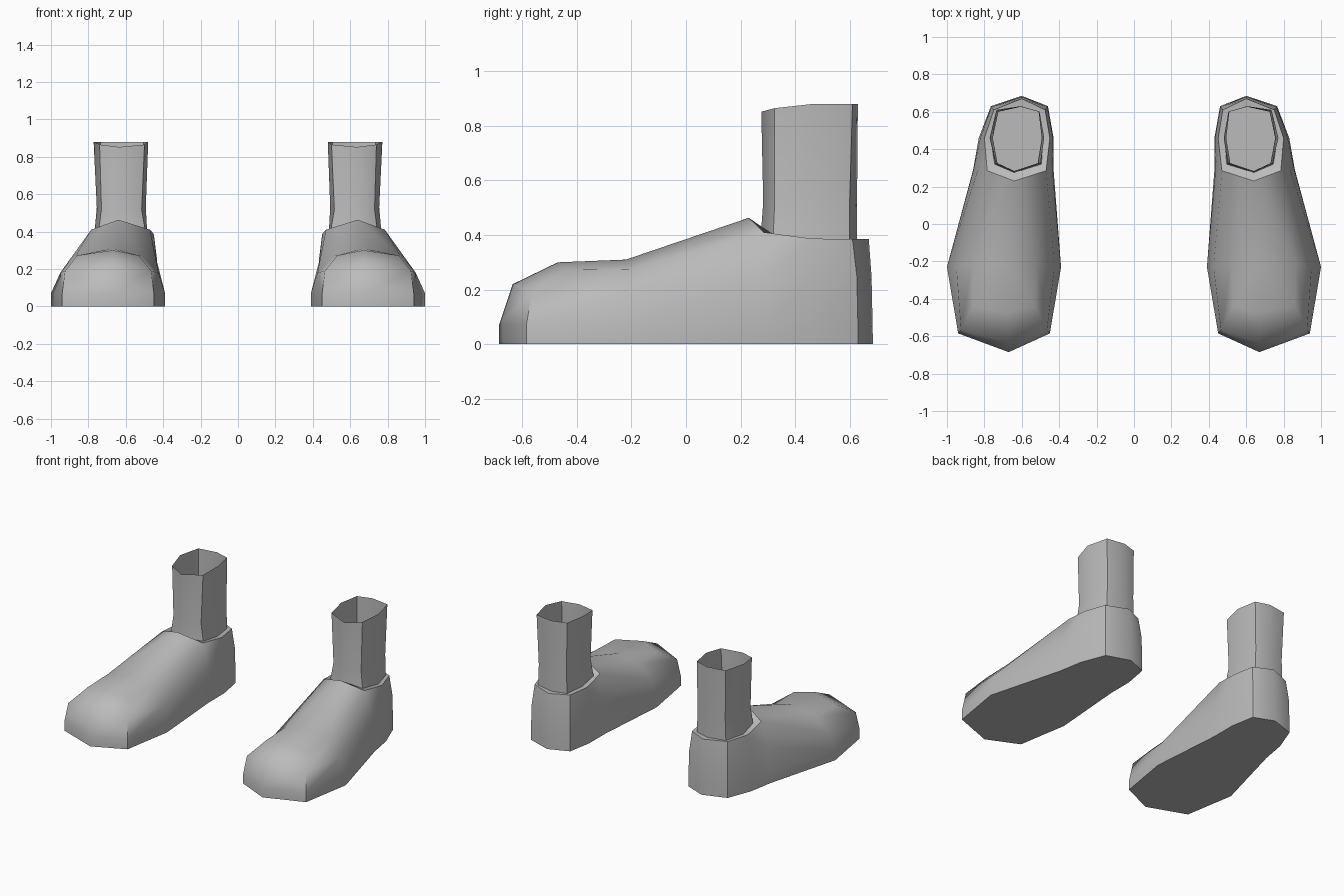
import bpy, bmesh, math

if "Cube" in bpy.data.objects:
    bpy.data.objects.remove(bpy.data.objects["Cube"])

grey = bpy.data.materials.new("plain grey")
grey.diffuse_color = (0.5, 0.5, 0.5, 1)
grey.use_nodes = True
grey.node_tree.nodes["Principled BSDF"].inputs["Base Color"].default_value = grey.diffuse_color


def finish(name, bm):
    """Weld, orient, smooth and mirror a part across x = 0."""
    bmesh.ops.remove_doubles(bm, verts=bm.verts, dist=0.0005)
    bmesh.ops.recalc_face_normals(bm, faces=bm.faces)
    me = bpy.data.meshes.new(name)
    bm.to_mesh(me)
    bm.free()
    me.materials.append(grey)
    ob = bpy.data.objects.new(name, me)
    bpy.context.collection.objects.link(ob)
    bpy.ops.object.select_all(action='DESELECT')
    ob.select_set(True)
    bpy.context.view_layer.objects.active = ob
    bpy.ops.object.shade_smooth_by_angle(angle=math.radians(50))
    m = ob.modifiers.new("mirror", 'MIRROR')
    m.use_mirror_merge = False


def face(bm, verts):
    """Make a face, dropping repeated corners where a section closes to a point."""
    out = []
    for v in verts:
        if all((v.co - o.co).length > 0.0005 for o in out):
            out.append(v)
    if len(out) > 2:
        bm.faces.new(out)


# shoe cross-sections, toe to heel; each level is (inner x, outer x, y, z)
# levels: sole, side, mid, shoulder
sections = [
    [(.67, .67, -.685, 0), (.67, .67, -.685, .07), (.67, .67, -.635, .22), (.67, .67, -.635, .22)],
    [(.45, .94, -.585, 0), (.45, .94, -.585, .07), (.465, .925, -.565, .19), (.53, .86, -.44, .272)],
    [(.39, 1.0, -.23, 0), (.39, 1.0, -.23, .07), (.425, .95, -.23, .18), (.52, .865, -.21, .275)],
    [(.43, .86, .29, 0), (.43, .858, .29, .07), (.436, .835, .29, .25), (.47, .785, .285, .41)],
    [(.43, .83, .46, 0), (.43, .83, .46, .07), (.433, .822, .46, .25), (.45, .80, .46, .387)],
    [(.46, .765, .63, 0), (.46, .765, .63, .07), (.463, .762, .626, .25), (.475, .75, .61, .385)],
    [(.60, .60, .685, 0), (.60, .60, .684, .07), (.60, .60, .68, .25), (.60, .60, .67, .385)],
]
tops = [(.67, -.635, .22), (.67, -.47, .30), (.67, -.22, .31), (.64, .23, .463)]

# ankle rings: front, then round the outer side, heel and inner side
base = [(.64, .275, .412), (.745, .32, .402), (.768, .46, .385), (.73, .60, .383),
        (.605, .627, .383), (.505, .60, .383), (.485, .46, .385), (.495, .32, .402)]
waist = [(.64, .283, .52), (.73, .325, .52), (.755, .46, .53), (.725, .60, .53),
         (.605, .627, .53), (.51, .60, .53), (.493, .46, .53), (.515, .325, .52)]
cuff = [(.635, .276, .852), (.74, .325, .865), (.772, .46, .88), (.735, .61, .88),
        (.605, .63, .88), (.505, .60, .88), (.48, .46, .88), (.50, .325, .865)]

# shoe
bm = bmesh.new()
inner = [[bm.verts.new((a, y, z)) for a, b, y, z in s] for s in sections]
outer = [[bm.verts.new((b, y, z)) for a, b, y, z in s] for s in sections]
ridge = [bm.verts.new(p) for p in tops]
for side in (inner, outer):
    for i in range(len(sections) - 1):
        p, q = side[i], side[i + 1]
        for k in range(3):
            face(bm, [p[k], q[k], q[k + 1], p[k + 1]])
        if i < 3:
            face(bm, [p[3], q[3], ridge[i + 1], ridge[i]])
# sole
face(bm, [s[0] for s in outer] + [s[0] for s in reversed(inner[1:-1])])
# narrow lip from the shoe opening to the ankle
rim = [ridge[3]] + [s[3] for s in outer[3:]] + [s[3] for s in reversed(inner[3:-1])]
lip = [bm.verts.new(p) for p in base]
for i in range(8):
    j = (i + 1) % 8
    face(bm, [rim[i], rim[j], lip[j], lip[i]])
finish("shoe", bm)

# open ankle tube
bm = bmesh.new()
rings = [[bm.verts.new(p) for p in r] for r in (base, waist, cuff)]
for lo, hi in zip(rings, rings[1:]):
    for i in range(8):
        j = (i + 1) % 8
        face(bm, [lo[i], lo[j], hi[j], hi[i]])
finish("ankle", bm)
